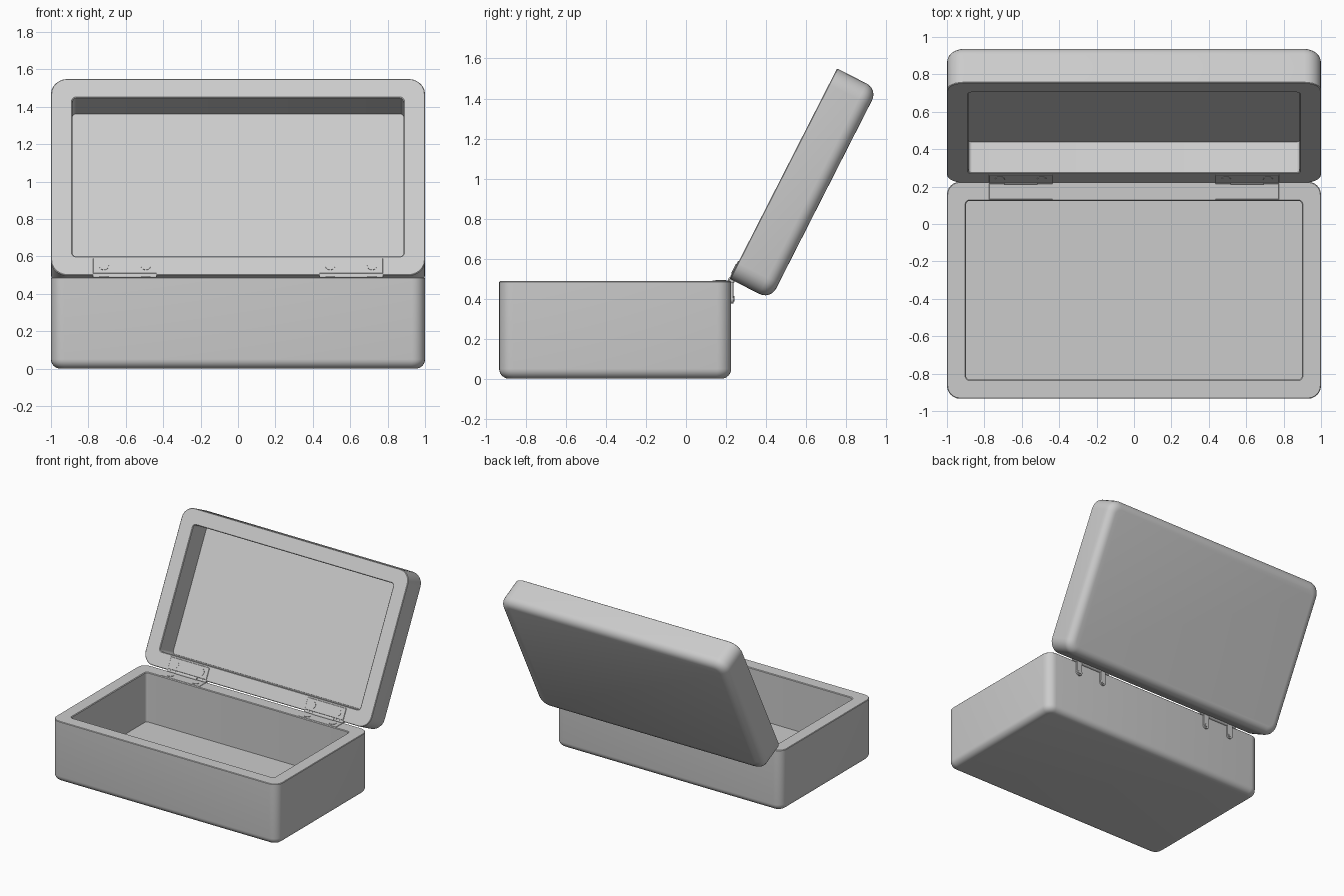
import bpy, bmesh, math
from mathutils import Matrix, Vector

cube = bpy.data.objects.get("Cube")
if cube:
    bpy.data.objects.remove(cube, do_unlink=True)

grey = bpy.data.materials.new("plain_grey")
grey.use_nodes = True
grey.diffuse_color = (0.6, 0.6, 0.6, 1)
grey.node_tree.nodes["Principled BSDF"].inputs["Base Color"].default_value = (0.6, 0.6, 0.6, 1)

HALF_X = 1.0                     # outer half width of box and lid
BOX_H, LID_H = 0.487, 0.228


def finish(bm, name, matrix):
    bmesh.ops.recalc_face_normals(bm, faces=bm.faces)
    mesh = bpy.data.meshes.new(name)
    bm.to_mesh(mesh)
    bm.free()
    mesh.materials.append(grey)
    ob = bpy.data.objects.new(name, mesh)
    bpy.context.collection.objects.link(ob)
    ob.matrix_world = matrix
    bpy.ops.object.select_all(action="DESELECT")
    ob.select_set(True)
    bpy.context.view_layer.objects.active = ob
    bpy.ops.object.shade_smooth_by_angle(angle=math.radians(35))


def rounded_loop(bm, half_y, inset, radius, z, steps=6):
    """Ring of vertices along a rectangle with round corners."""
    ring = []
    for quarter, (sx, sy) in enumerate([(1, 1), (-1, 1), (-1, -1), (1, -1)]):
        cx, cy = sx * (HALF_X - inset - radius), sy * (half_y - inset - radius)
        for i in range(steps + 1):
            a = (quarter + i / steps) * math.pi / 2
            ring.append(bm.verts.new((cx + radius * math.cos(a), cy + radius * math.sin(a), z)))
    return ring


def tray(name, half_y, height, floor, wall, corner, edge, matrix):
    """Open tray: rounded outer bottom edge, flat rim and sunken floor."""
    bm = bmesh.new()
    levels = []
    for i in range(7):
        a = i / 6 * math.pi / 2
        inset = edge * (1 - math.sin(a))
        levels.append((inset, corner - inset * 0.8, edge * (1 - math.cos(a))))
    levels += [(0, corner, height - 0.004), (0.004, corner - 0.004, height),
               (wall, 0.025, height), (wall + 0.005, 0.02, height - 0.005),
               (wall + 0.005, 0.02, floor)]
    rings = [rounded_loop(bm, half_y, *level) for level in levels]
    for low, high in zip(rings, rings[1:]):
        for i in range(len(low)):
            j = (i + 1) % len(low)
            bm.faces.new((low[i], low[j], high[j], high[i]))
    bm.faces.new(rings[0])
    bm.faces.new(rings[-1])
    finish(bm, name, matrix)


def plate(name, size, centre, frame):
    bm = bmesh.new()
    bmesh.ops.create_cube(bm, size=1, matrix=Matrix.Translation(centre) @ Matrix.Diagonal((*size, 1)))
    bmesh.ops.bevel(bm, geom=bm.edges[:], offset=0.002, segments=1, affect="EDGES")
    finish(bm, name, frame)


def disc(name, radius, length, centre, frame, axis="Z"):
    turn = {"X": Matrix.Rotation(math.pi / 2, 4, "Y"),
            "Y": Matrix.Rotation(math.pi / 2, 4, "X"), "Z": Matrix()}[axis]
    bm = bmesh.new()
    bmesh.ops.create_cone(bm, cap_ends=True, segments=20, radius1=radius, radius2=radius,
                          depth=length, matrix=Matrix.Translation(centre) @ turn)
    finish(bm, name, frame)


# Box and the lid leaning back behind it
box_frame = Matrix.Translation((0, -0.354, 0))
lid_frame = Matrix.Translation((0, 0.69, 0.921)) @ Matrix.Rotation(math.radians(63), 4, "X")
tray("box", 0.58, BOX_H, 0.09, 0.097, 0.07, 0.05, box_frame)
tray("lid", 0.59, LID_H, 0.04, 0.11, 0.09, 0.062, lid_frame)

# Two hinges, leaves let into the rims
for side, sx in (("left", 1), ("right", -1)):
    mid = sx * 0.605
    box_rim, lid_rim = 0.527, -0.535
    plate(f"{side}_box_leaf", (0.34, 0.085, 0.012), (mid, box_rim, BOX_H - 0.003), box_frame)
    plate(f"{side}_lid_leaf", (0.34, 0.09, 0.012), (mid, lid_rim, LID_H - 0.002), lid_frame)
    # Barrel with a thicker middle knuckle
    pin = Vector((mid, 0.228, 0.492))
    disc(f"{side}_hinge_pin", 0.012, 0.34, pin, Matrix(), "X")
    disc(f"{side}_hinge_knuckle", 0.018, 0.18, pin, Matrix(), "X")
    for n, dx in enumerate((-0.112, 0.112), 1):
        x = mid + dx
        disc(f"{side}_box_screw_{n}", 0.026, 0.008, (x, box_rim, BOX_H + 0.002), box_frame)
        disc(f"{side}_lid_screw_{n}", 0.026, 0.008, (x, lid_rim, LID_H + 0.003), lid_frame)
        # Rounded tabs hanging down the back of the box
        plate(f"{side}_tab_{n}", (0.05, 0.014, 0.085), (x, 0.231, 0.445), Matrix())
        disc(f"{side}_tab_end_{n}", 0.025, 0.014, (x, 0.231, 0.4), Matrix(), "Y")
        disc(f"{side}_tab_rivet_{n}", 0.014, 0.02, (x, 0.232, 0.4), Matrix(), "Y")
